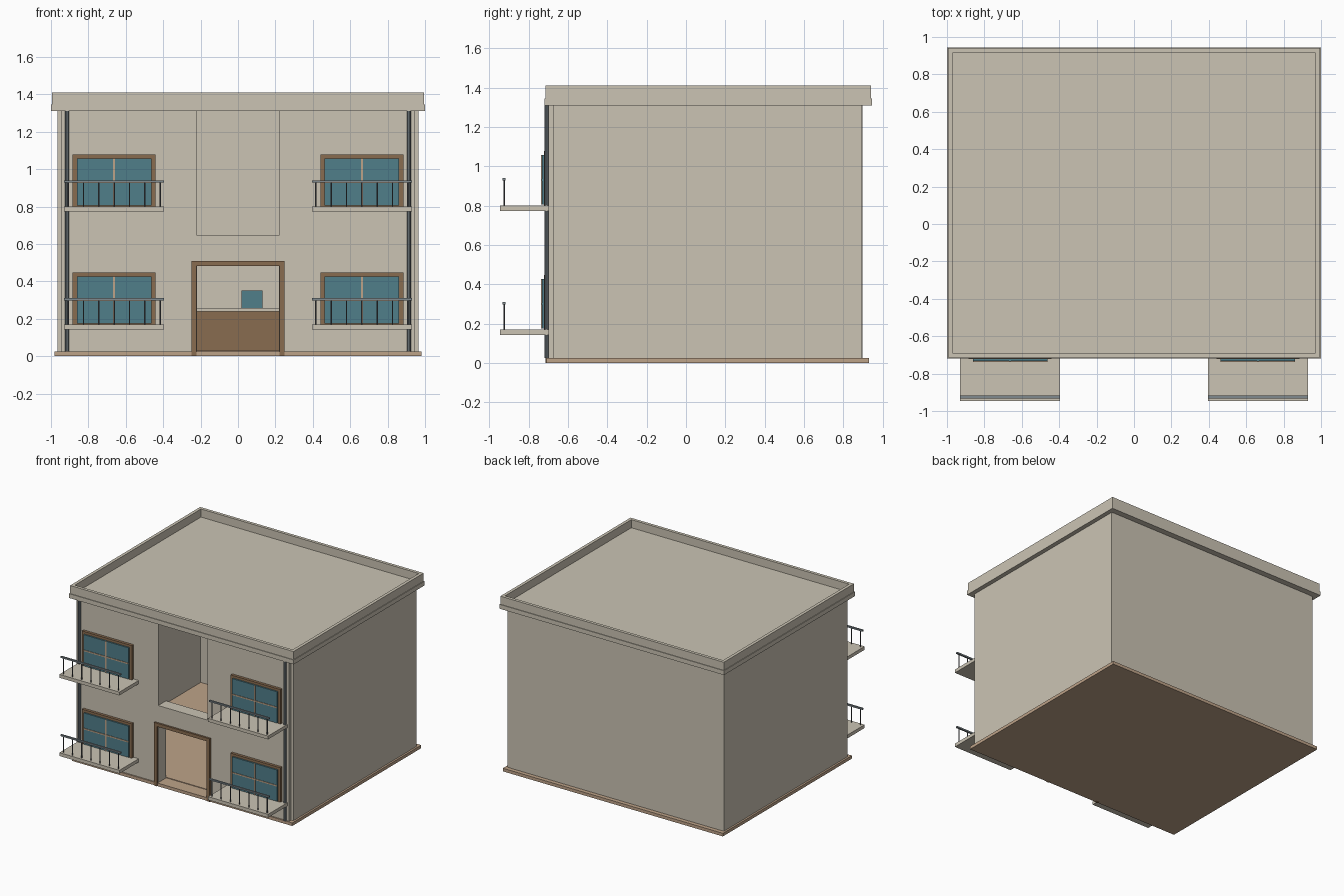
import bpy
import bmesh
from mathutils import Matrix, Vector

if "Cube" in bpy.data.objects:
    bpy.data.objects.remove(bpy.data.objects["Cube"])


def material(name, rgb):
    linear = [(c / 255 / 12.92 if c < 11 else ((c / 255 + 0.055) / 1.055) ** 2.4) for c in rgb]
    m = bpy.data.materials.new(name)
    m.use_nodes = True
    m.diffuse_color = (*linear, 1)
    m.node_tree.nodes["Principled BSDF"].inputs["Base Color"].default_value = (*linear, 1)
    return m


PLASTER = material("plaster", (203, 196, 180))
WOOD = material("brown wood", (137, 108, 80))
FLOOR = material("tan floor", (190, 163, 137))
GLASS = material("blue glass", (80, 126, 138))
PIPE = material("pipe grey", (128, 138, 143))
METAL = material("rail metal", (92, 95, 100))


def boxes(name, mat, *spans):
    """One object made of boxes, each given as x, y and z ranges."""
    bm = bmesh.new()
    for span in spans:
        lo, hi = Vector([s[0] for s in span]), Vector([s[1] for s in span])
        place = Matrix.Translation((lo + hi) / 2) @ Matrix.Diagonal((*(hi - lo), 1))
        bmesh.ops.create_cube(bm, size=1, matrix=place)
    return finish(name, mat, bm)


def rods(name, mat, radius, spots, z0, z1):
    """Upright round rods standing at the given x, y spots."""
    bm = bmesh.new()
    for x, y in spots:
        bmesh.ops.create_cone(bm, cap_ends=True, segments=10, radius1=radius, radius2=radius,
                              depth=z1 - z0, matrix=Matrix.Translation((x, y, (z0 + z1) / 2)))
    return finish(name, mat, bm)


def finish(name, mat, bm):
    mesh = bpy.data.meshes.new(name)
    bm.to_mesh(mesh)
    bm.free()
    mesh.materials.append(mat)
    obj = bpy.data.objects.new(name, mesh)
    bpy.context.collection.objects.link(obj)
    return obj


def frame(x0, x1, y, z0, z1, w):
    """Four sides of an upright rectangular border."""
    return [((x0, x0 + w), y, (z0, z1)), ((x1 - w, x1), y, (z0, z1)),
            ((x0 + w, x1 - w), y, (z1 - w, z1)), ((x0 + w, x1 - w), y, (z0, z0 + w))]


# Shell
FRONT, BACK, BASE, EAVES = -0.70, 0.895, 0.025, 1.31
WALL = (BASE, EAVES)
OPEN = 0.22
boxes("base_slab", FLOOR, ((-0.98, 0.98), (-0.71, 0.93), (0, BASE)))
boxes("lobby_floor", FLOOR, ((-0.92, 0.92), (-0.6, 0.85), (BASE, 0.03)))
boxes("side_walls", PLASTER,
      *[(x, (-0.675, BACK), WALL) for x in ((-0.965, -0.92), (0.92, 0.965))])
boxes("back_wall", PLASTER, ((-0.945, 0.945), (0.85, BACK + 0.002), WALL))
boxes("front_walls", PLASTER,
      *[(x, (FRONT, -0.6), WALL) for x in ((-0.945, -OPEN), (OPEN, 0.945))])
boxes("entrance_lintel", PLASTER, ((-OPEN, OPEN), (FRONT, -0.6), (0.49, 0.645)))

# Open terrace above the entrance
boxes("upper_floor", PLASTER, ((-0.92, 0.92), (-0.6, 0.85), (0.56, 0.6)))
boxes("terrace_floor", FLOOR, ((-OPEN, OPEN), (-0.6, -0.16), (0.6, 0.625)))
boxes("terrace_walls", PLASTER,
      ((-OPEN - 0.04, -OPEN), (-0.6, -0.12), (0.6, EAVES)),
      ((OPEN, OPEN + 0.04), (-0.6, -0.12), (0.6, EAVES)),
      ((-OPEN, OPEN), (-0.16, -0.12), (0.6, EAVES)))

# Roof with cornice and parapet
boxes("roof_slab", PLASTER, ((-1, 1), (-0.72, 0.945), (EAVES, 1.345)))
boxes("parapet", PLASTER,
      *[(x, (-0.715, 0.94), (1.345, 1.41)) for x in ((-0.995, -0.97), (0.97, 0.995))],
      *[((-0.97, 0.97), y, (1.345, 1.41)) for y in ((-0.715, -0.69), (0.915, 0.94))])

# Entrance frame and reception desk
boxes("door_frame", WOOD, *frame(-0.248, 0.248, (-0.715, -0.69), 0, 0.508, 0.027)[:3])
boxes("desk", WOOD, ((-0.4, 0.4), (0.3, 0.48), (0.03, 0.24)))
boxes("desk_top", PLASTER, ((-0.41, 0.41), (0.28, 0.5), (0.24, 0.257)))
boxes("desk_screen", GLASS, ((0.02, 0.13), (0.38, 0.4), (0.257, 0.35)))

# Drain pipes
rods("drain_pipes", PIPE, 0.011, [(-0.914, -0.709), (0.914, -0.709)], BASE, EAVES)

# Windows and balconies, two per floor
for side, sx in (("right", -1), ("left", 1)):
    for level, z in (("lower", 0.17), ("upper", 0.80)):
        tag = f"{level}_{side}"
        cx = 0.662 * sx
        boxes(f"window_frame_{tag}", WOOD,
              *frame(cx - 0.222, cx + 0.222, (-0.722, -0.69), z, z + 0.277, 0.022))
        boxes(f"window_glass_{tag}", GLASS,
              ((cx - 0.2, cx + 0.2), (-0.733, -0.7), (z + 0.005, z + 0.257)))
        boxes(f"window_bars_{tag}", FLOOR,
              ((cx - 0.005, cx + 0.005), (-0.737, -0.73), (z + 0.005, z + 0.257)),
              ((cx - 0.2, cx + 0.2), (-0.737, -0.73), (z + 0.126, z + 0.136)))
        boxes(f"balcony_{tag}", PLASTER,
              ((cx - 0.267, cx + 0.267), (-0.945, FRONT), (z - 0.027, z)))
        boxes(f"balcony_rail_{tag}", PIPE,
              ((cx - 0.267, cx + 0.267), (-0.932, -0.918), (z + 0.128, z + 0.14)))
        rods(f"balcony_posts_{tag}", METAL, 0.004,
             [(cx + (i - 3) * 0.082, -0.925) for i in range(7)], z, z + 0.13)
